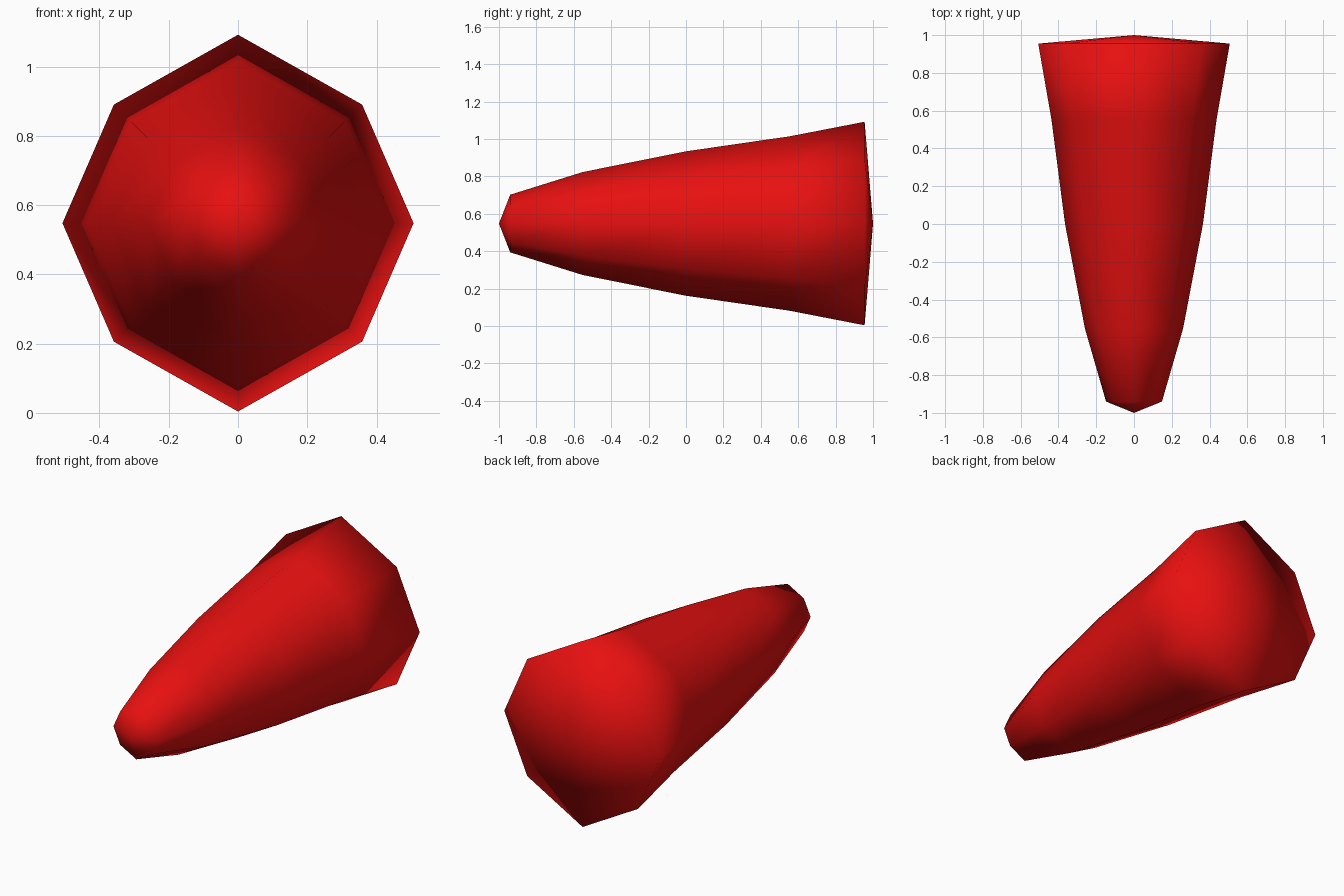
import bpy
import bmesh
from math import cos, sin, pi

cube = bpy.data.objects.get("Cube")
if cube:
    bpy.data.objects.remove(cube, do_unlink=True)

# Red surface
red = bpy.data.materials.new("red")
red.use_nodes = True
colour = (0.8, 0.005, 0.005, 1)
red.diffuse_color = colour
red.node_tree.nodes["Principled BSDF"].inputs["Base Color"].default_value = colour

CENTRE_Z = 0.548
SIDES = 8
# Profile along the length: (y, half width, half height)
PROFILE = [(-0.94, 0.148, 0.154), (-0.553, 0.26, 0.275), (0, 0.365, 0.386),
           (0.553, 0.437, 0.466), (0.955, 0.507, 0.544)]


def ring(bm, y, half_width, half_height):
    """Eight-sided section, pointed a little at top and bottom."""
    verts = []
    for i in range(SIDES):
        a = 2 * pi * i / SIDES
        squash = 0.89 if i % 2 else 1
        verts.append(bm.verts.new((half_width * cos(a), y,
                                   CENTRE_Z + half_height * squash * sin(a))))
    return verts


# Tapered body, closed by a low cone at each end
bm = bmesh.new()
rings = [ring(bm, *section) for section in PROFILE]
tip = bm.verts.new((0, -1, CENTRE_Z))
back = bm.verts.new((0, 1, CENTRE_Z))
for i in range(SIDES):
    j = (i + 1) % SIDES
    bm.faces.new((tip, rings[0][i], rings[0][j]))
    bm.faces.new((back, rings[-1][j], rings[-1][i]))
    for a, b in zip(rings, rings[1:]):
        bm.faces.new((a[i], b[i], b[j], a[j]))
bmesh.ops.recalc_face_normals(bm, faces=bm.faces)
for face in bm.faces:
    face.smooth = True

mesh = bpy.data.meshes.new("tapered_body")
bm.to_mesh(mesh)
bm.free()
mesh.materials.append(red)
body = bpy.data.objects.new("tapered_body", mesh)
bpy.context.collection.objects.link(body)
